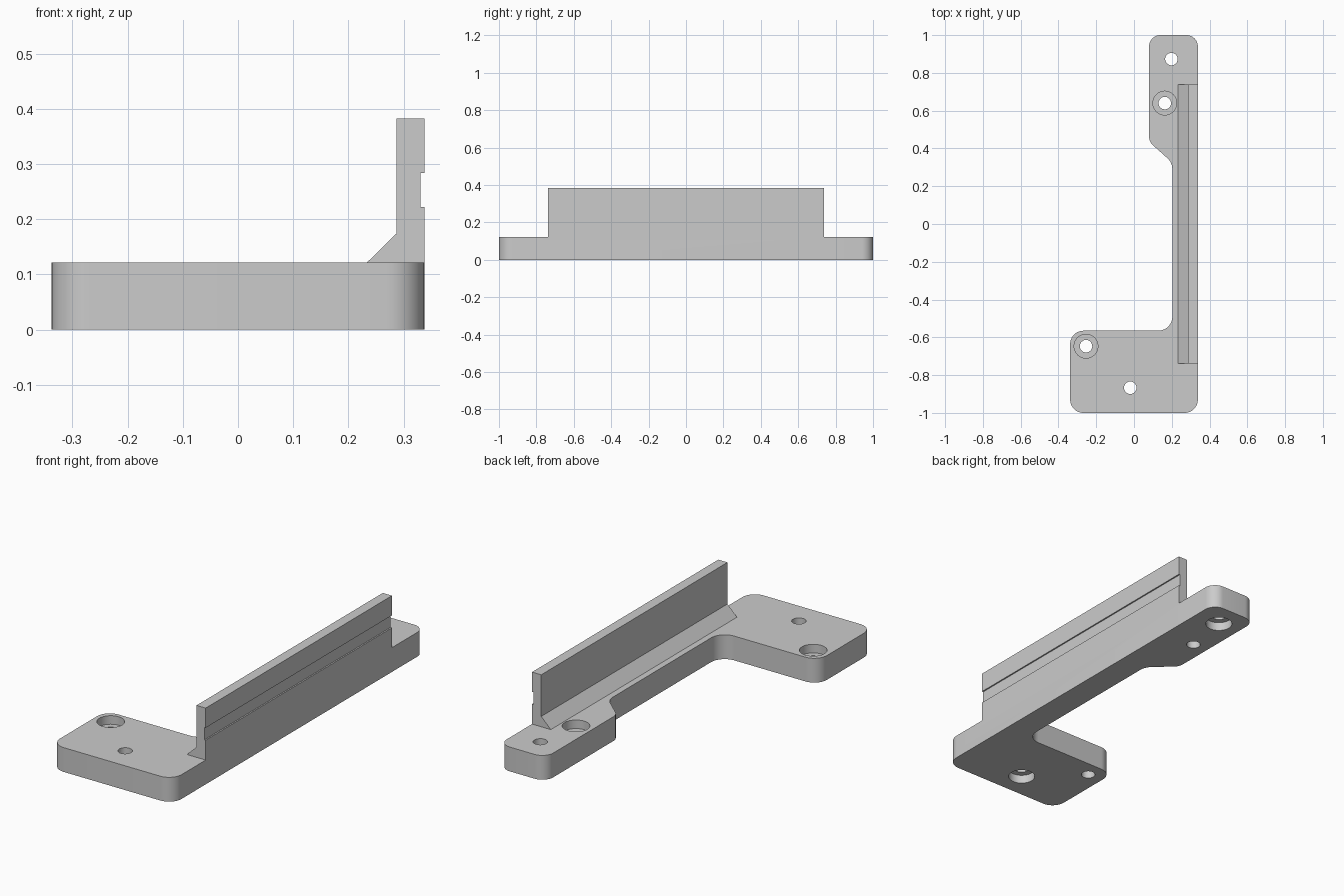
import bpy
import bmesh
import math
from mathutils import Vector

cube = bpy.data.objects.get("Cube")
if cube:
    bpy.data.objects.remove(cube, do_unlink=True)

THICK = 0.122      # base plate thickness
SIDE = 0.338       # half width
BORE_DEPTH = 0.043

grey = bpy.data.materials.new("plain grey")
grey.use_nodes = True
colour = (0.6, 0.6, 0.6, 1)
grey.diffuse_color = colour
grey.node_tree.nodes["Principled BSDF"].inputs["Base Color"].default_value = colour


def rounded(corners, steps=10):
    """Round each (x, y, radius) corner of a closed outline."""
    out = []
    for i, (x, y, r) in enumerate(corners):
        p = Vector((x, y))
        a = (Vector(corners[i - 1][:2]) - p).normalized()
        b = (Vector(corners[(i + 1) % len(corners)][:2]) - p).normalized()
        half = a.angle(b) / 2
        centre = p + (a + b).normalized() * (r / math.sin(half))
        start = (p + a * (r / math.tan(half)) - centre).normalized()
        end = (p + b * (r / math.tan(half)) - centre).normalized()
        for k in range(steps + 1):
            out.append(centre + start.slerp(end, k / steps) * r)
    return out


def extrude(name, points, direction):
    """Solid from a closed flat outline pushed along a direction."""
    bm = bmesh.new()
    face = bm.faces.new([bm.verts.new(p) for p in points])
    new = bmesh.ops.extrude_face_region(bm, geom=[face])["geom"]
    bmesh.ops.translate(bm, vec=direction,
                        verts=[v for v in new if isinstance(v, bmesh.types.BMVert)])
    bmesh.ops.recalc_face_normals(bm, faces=bm.faces)
    mesh = bpy.data.meshes.new(name)
    bm.to_mesh(mesh)
    bm.free()
    mesh.materials.append(grey)
    obj = bpy.data.objects.new(name, mesh)
    bpy.context.collection.objects.link(obj)
    return obj


def activate(obj):
    bpy.ops.object.select_all(action="DESELECT")
    obj.select_set(True)
    bpy.context.view_layer.objects.active = obj


def combine(obj, other, operation):
    """Apply a boolean with another solid, then remove that solid."""
    activate(obj)
    mod = obj.modifiers.new("combine", "BOOLEAN")
    mod.operation = operation
    mod.solver = "EXACT"
    mod.object = other
    bpy.ops.object.modifier_apply(modifier=mod.name)
    bpy.data.objects.remove(other, do_unlink=True)


def drill(obj, x, y, radius, low, high):
    """Cut a round hole between two heights."""
    bpy.ops.mesh.primitive_cylinder_add(vertices=48, radius=radius, depth=high - low,
                                        location=(x, y, (low + high) / 2))
    cutter = bpy.context.object
    cutter.data.materials.append(grey)
    combine(obj, cutter, "DIFFERENCE")


# Base plate: wide front foot, narrow spine, back tab
outline = rounded([
    (-SIDE, -1, 0.07), (SIDE, -1, 0.07), (SIDE, 1, 0.06), (0.08, 1, 0.06),
    (0.08, 0.435, 0.06), (0.203, 0.325, 0.08), (0.203, -0.565, 0.075),
    (-SIDE, -0.565, 0.07)])
bracket = extrude("bracket", [(p.x, p.y, 0) for p in outline], (0, 0, THICK))

# Upright rail with a sloped foot and a shallow groove on its outer face
profile = [(0.234, THICK), (SIDE, THICK), (SIDE, 0.222), (0.331, 0.222),
           (0.331, 0.284), (SIDE, 0.284), (SIDE, 0.383), (0.287, 0.383),
           (0.287, 0.174)]
rail = extrude("upright_rail", [(x, -0.739, z) for x, z in profile], (0, 1.478, 0))
combine(bracket, rail, "UNION")

# Screw holes: two counterbored from above, two from below
for x, y, from_top in [(0.163, 0.64, True), (-0.254, -0.647, True),
                       (0.198, 0.873, False), (-0.02, -0.867, False)]:
    drill(bracket, x, y, 0.033, -0.1, 0.3)
    if from_top:
        drill(bracket, x, y, 0.063, THICK - BORE_DEPTH, 0.3)
    else:
        drill(bracket, x, y, 0.063, -0.1, BORE_DEPTH)

activate(bracket)
bpy.ops.object.shade_smooth_by_angle(angle=math.radians(30))
